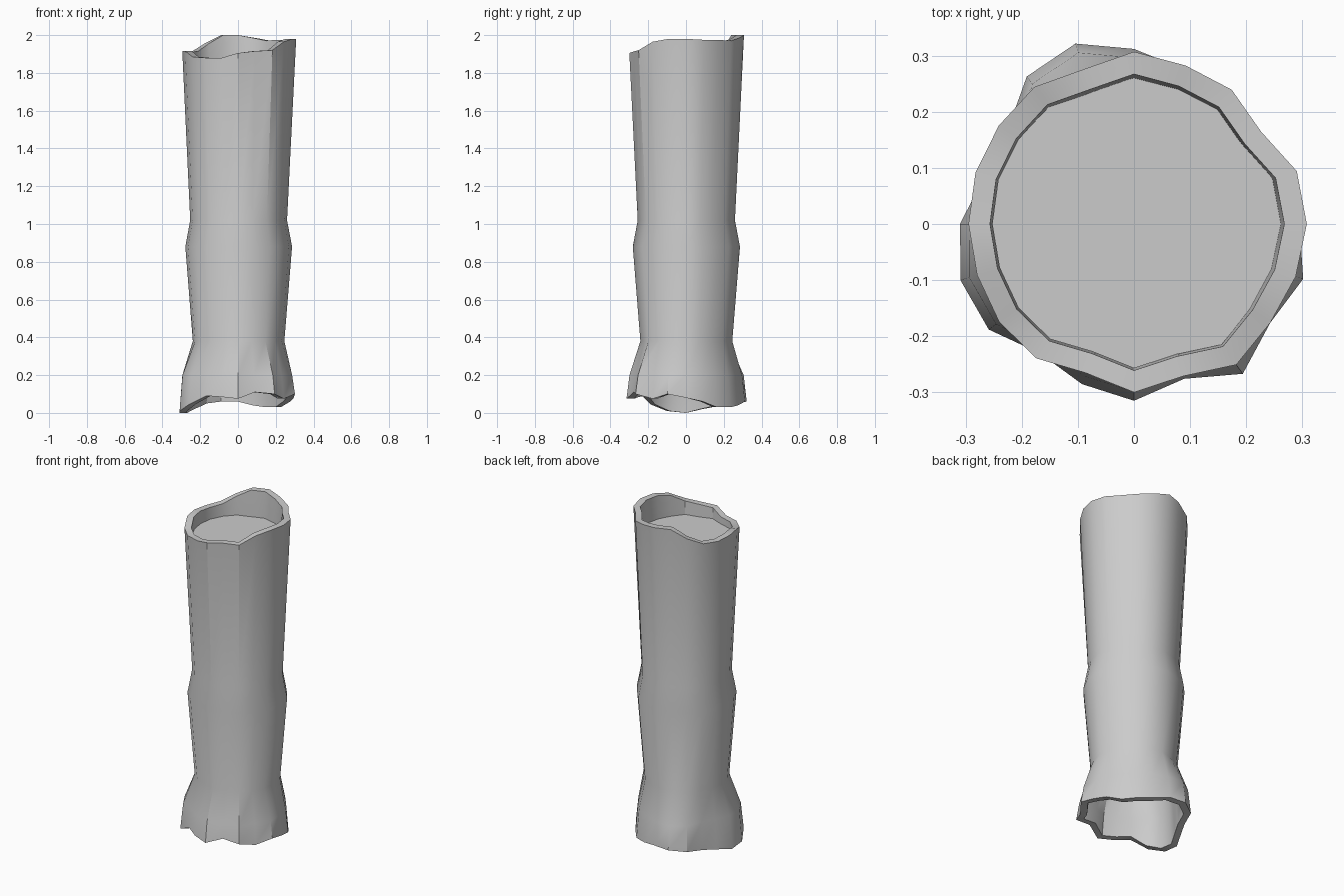
import bpy, bmesh
from math import cos, sin, pi, radians

if "Cube" in bpy.data.objects:
    bpy.data.objects.remove(bpy.data.objects["Cube"])

N = 20
# Outline radii and ragged edge heights, every 18 degrees counter-clockwise from +x
top_r = [.308, .305, .28, .296, .297, .307, .29, .302, .298, .297,
         .295, .294, .297, .296, .279, .30, .285, .31, .30, .303]
top_z = [1.98, 1.975, 1.975, 1.97, 1.985, 2.0, 2.0, 1.955, 1.915, 1.91,
         1.915, 1.915, 1.885, 1.88, 1.88, 1.905, 1.915, 1.92, 1.965, 1.98]
base_r = [.295, .29, .28, .29, .29, .312, .338, .325, .28, .28,
          .31, .325, .32, .285, .30, .315, .29, .33, .30, .317]
base_z = [.08, .06, .03, .03, .04, .06, .06, .05, .035, .02,
          0, .01, .045, .09, .085, .075, .11, .10, .075, .10]
INNER = .87
DISC_Z = 1.84


def scaled(radii, mean):
    """Outline resized to a mean radius, with its unevenness softened."""
    avg = sum(radii) / N
    return [mean * (.4 + .6 * r / avg) for r in radii]


def add_ring(bm, radii, heights, k=1.0):
    return [bm.verts.new((k * r * cos(2 * pi * i / N), k * r * sin(2 * pi * i / N), z))
            for i, (r, z) in enumerate(zip(radii, heights))]


def finish(bm, name):
    bmesh.ops.recalc_face_normals(bm, faces=bm.faces[:])
    mesh = bpy.data.meshes.new(name)
    bm.to_mesh(mesh)
    bm.free()
    ob = bpy.data.objects.new(name, mesh)
    bpy.context.collection.objects.link(ob)
    bpy.ops.object.select_all(action='DESELECT')
    bpy.context.view_layer.objects.active = ob
    ob.select_set(True)
    bpy.ops.object.shade_smooth_by_angle(angle=radians(35))
    return ob


# Hollow trunk: flared foot, knuckle at mid height, widening ragged rim
levels = [(base_r, base_z),
          ([r * .95 for r in base_r], [.2] * N),
          (scaled(top_r, .24), [.38] * N),
          (scaled(top_r, .28), [.88] * N),
          (scaled(top_r, .254), [1.02] * N),
          (top_r, top_z)]
bm = bmesh.new()
rings = [add_ring(bm, r, z) for r, z in levels]
rings += [add_ring(bm, r, z, INNER) for r, z in reversed(levels)]
for a, b in zip(rings, rings[1:] + rings[:1]):
    for i in range(N):
        j = (i + 1) % N
        bm.faces.new((a[i], a[j], b[j], b[i]))
finish(bm, "trunk")

# Disc closing the tube just below the rim
bm = bmesh.new()
edge = add_ring(bm, top_r, [DISC_Z] * N, INNER * .985)
centre = bm.verts.new((0, 0, DISC_Z))
for i in range(N):
    bm.faces.new((edge[i], edge[(i + 1) % N], centre))
finish(bm, "inner_disc")
